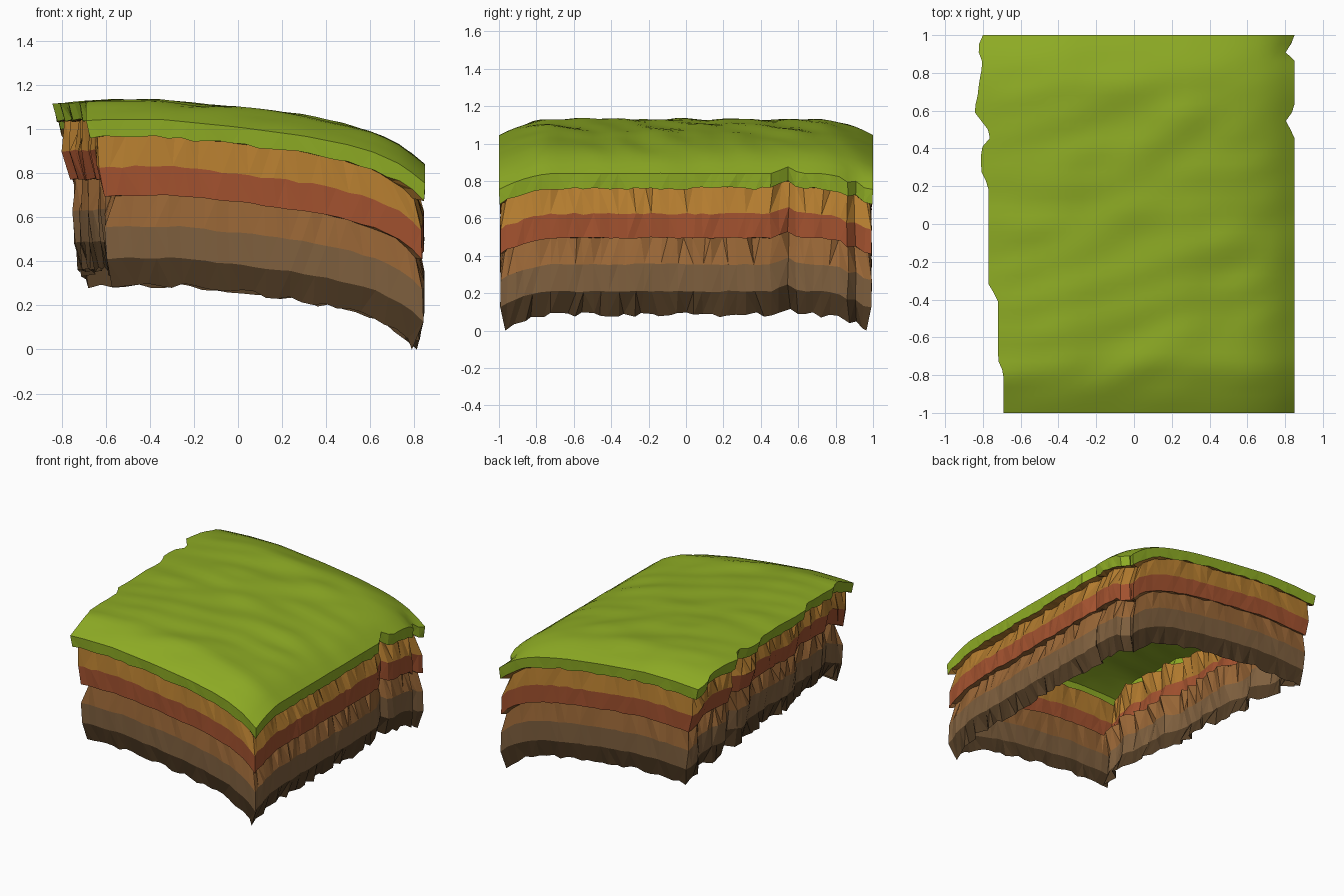
import bpy, bmesh, random
from mathutils import Vector, noise

if "Cube" in bpy.data.objects:
    bpy.data.objects.remove(bpy.data.objects["Cube"])

random.seed(7)
NX, NY = 26, 44

COLOURS = {
    "grass green": (0.27, 0.41, 0.018),
    "ochre earth": (0.45, 0.20, 0.028),
    "red clay": (0.36, 0.083, 0.028),
    "brown earth": (0.31, 0.13, 0.036),
    "grey brown earth": (0.21, 0.115, 0.048),
    "dark earth": (0.082, 0.045, 0.018),
}
MATS = {}
for name, c in COLOURS.items():
    m = bpy.data.materials.new(name)
    m.diffuse_color = (*c, 1)
    m.use_nodes = True
    m.node_tree.nodes["Principled BSDF"].inputs["Base Color"].default_value = m.diffuse_color
    MATS[name] = m


def interp(pts, t):
    """Piecewise linear lookup."""
    for (a, fa), (b, fb) in zip(pts, pts[1:]):
        if t <= b:
            return fa + (fb - fa) * max(0, (t - a) / (b - a))
    return pts[-1][1]


# ragged left rim and notched right rim (y, x), ground height (x, z)
LEFT = [(-1, -.69), (-.79, -.69), (-.72, -.72), (-.4, -.72), (-.32, -.77), (.2, -.77),
        (.28, -.81), (.4, -.81), (.47, -.75), (.6, -.85), (.66, -.83), (.75, -.82),
        (.85, -.80), (.93, -.83), (1, -.80)]
RIGHT = [(-1, .85), (.47, .85), (.54, .80), (.61, .85), (.87, .85), (.92, .79), (.97, .85), (1, .85)]
HEIGHT = [(-.85, 1.115), (-.6, 1.13), (-.35, 1.13), (0, 1.095), (.3, 1.055), (.5, 1.015),
          (.62, .98), (.75, .92), (.85, .84)]


def ground(x, y):
    z = interp(HEIGHT, x)
    e = max(0, (abs(y) - .7) / .3)
    z -= .085 * e ** 1.8
    if x > .7:                                    # small slump at the back right
        z -= .06 * max(0, 1 - abs(y - .92) / .08) * (x - .7) / .15
    inner = min(1, (1 - abs(y)) * 5, (.87 - abs(x)) * 6)
    return z + inner * .018 * noise.noise(Vector((x * 2.5 + y * 1.5, y * 6 - x * 2, 3)))


def rim_x(u, y):
    l, r = interp(LEFT, y), interp(RIGHT, y)
    if r < .85:                                   # notches only pull in the rim
        base = l + (.85 - l) * u
        return base - (.85 - r) * max(0, (u - .9) / .1)
    return l + (r - l) * u


def column(i, j):
    u, y = i / NX, -1 + 2 * j / NY
    x = rim_x(u, y)
    return Vector((x, y, ground(x, y)))


RIM = ([(i, 0) for i in range(NX)] + [(NX, j) for j in range(NY)] +
       [(i, NY) for i in range(NX, 0, -1)] + [(0, j) for j in range(NY, 0, -1)])


def ring(depth, left, right, yin, rough, zrough):
    """Closed loop around the block, at a depth below the rim."""
    out = []
    for i, j in RIM:
        p = column(i, j)
        u = i / NX
        corner = i in (0, NX) and j in (0, NY)
        p.x += left * (1 - u) - right * u
        if i == 0:
            p.x += random.uniform(-.7, 1) * rough
        elif i == NX:
            p.x -= random.uniform(0, 1) * rough
        if j in (0, NY):
            s = 1 if j == 0 else -1
            p.y += s * (yin + random.uniform(0, .35) * rough)
        elif i in (0, NX):
            p.y += random.uniform(-.5, .5) * min(rough, .03)
        p.z -= depth + (0 if corner else random.uniform(-1, 1) * zrough)
        p.x = max(-.85, min(.85, p.x))
        p.y = max(-1, min(1, p.y))
        out.append(p)
    return out


def finish(bm, name, mat):
    me = bpy.data.meshes.new(name)
    bm.to_mesh(me)
    bm.free()
    me.materials.append(MATS[mat])
    ob = bpy.data.objects.new(name, me)
    bpy.context.collection.objects.link(ob)
    return ob


def add_band(bm, top, bottom):
    """Wall of triangles between two rings, outward facing."""
    n = len(top)
    for k in range(n):
        q = (k + 1) % n
        a, b, c, d = top[k], bottom[k], bottom[q], top[q]
        if random.random() < .5:
            bm.faces.new((a, b, c)), bm.faces.new((a, c, d))
        else:
            bm.faces.new((a, b, d)), bm.faces.new((b, c, d))


def layer(name, mat, rings):
    bm = bmesh.new()
    loops = [[bm.verts.new(p) for p in r] for r in rings]
    for a, b in zip(loops, loops[1:]):
        add_band(bm, a, b)
    return finish(bm, name, mat)


# rings, from the turf lip down to the ragged bottom
lip = ring(.08, .02, 0, 0, .012, .008)
ochre_top = ring(.07, .075, .045, .02, .04, .008)
ochre_low = ring(.215, .05, .003, .006, .015, .006)
clay_low = ring(.345, .08, .003, .006, .012, .004)
brown_top = ring(.34, .11, .03, .018, .04, .006)
brown_low = ring(.485, .09, .003, .006, .015, .004)
grey_low = ring(.63, .10, .003, .006, .012, .004)
dark_low = ring(.755, .12, .025, .025, .04, .014)

# turf: surface grid plus its rim skirt
bm = bmesh.new()
grid = [[bm.verts.new(column(i, j)) for j in range(NY + 1)] for i in range(NX + 1)]
for i in range(NX):
    for j in range(NY):
        f = bm.faces.new((grid[i][j], grid[i + 1][j], grid[i + 1][j + 1], grid[i][j + 1]))
        f.smooth = True
low = [bm.verts.new(p) for p in lip]
add_band(bm, [grid[i][j] for i, j in RIM], low)
for k, (i, j) in enumerate(RIM):
    e = bm.edges.get((grid[i][j], grid[RIM[(k + 1) % len(RIM)][0]][RIM[(k + 1) % len(RIM)][1]]))
    e.smooth = False
parts = [finish(bm, "turf", "grass green")]

# earth strata
parts += [
    layer("ochre_layer", "ochre earth", [lip, ochre_top, ochre_low]),
    layer("clay_layer", "red clay", [ochre_low, clay_low]),
    layer("brown_layer", "brown earth", [clay_low, brown_top, brown_low]),
    layer("grey_layer", "grey brown earth", [brown_low, grey_low]),
    layer("dark_layer", "dark earth", [grey_low, dark_low]),
]

# stand the block on the ground
drop = min(v.co.z for ob in parts for v in ob.data.vertices)
for ob in parts:
    for v in ob.data.vertices:
        v.co.z -= drop
